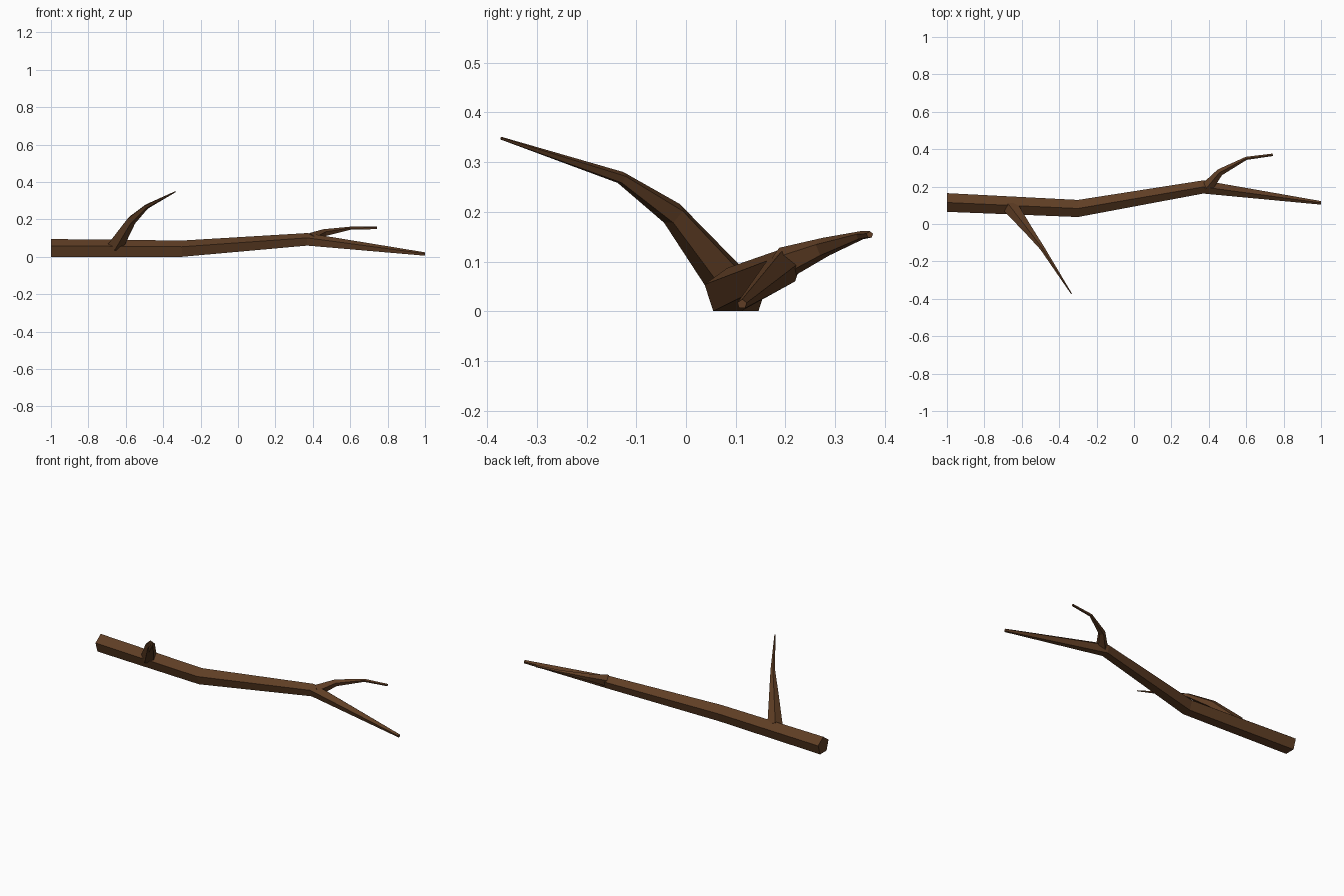
import bpy, bmesh, math
from mathutils import Vector

if "Cube" in bpy.data.objects:
    bpy.data.objects.remove(bpy.data.objects["Cube"])

bark = bpy.data.materials.new("brown bark")
bark.diffuse_color = (0.115, 0.048, 0.018, 1)
bark.use_nodes = True
bark.node_tree.nodes["Principled BSDF"].inputs["Base Color"].default_value = bark.diffuse_color

def limb(name, path, axis=None, sides=5):
    """Tapered five-sided tube through (x, y, z, radius) stations, one ridge up."""
    bm = bmesh.new()
    pts = [Vector(p[:3]) for p in path]
    rings = []
    for i, p in enumerate(pts):
        if axis:
            t = Vector(axis)
        else:
            a = (p - pts[i - 1]).normalized() if i else Vector()
            b = (pts[i + 1] - p).normalized() if i < len(pts) - 1 else Vector()
            t = (a + b).normalized()
        side = Vector((0, 0, 1)).cross(t).normalized()
        up = t.cross(side)
        ring = []
        for k in range(sides):
            ang = 2 * math.pi * k / sides
            ring.append(bm.verts.new(p + path[i][3] * (up * math.cos(ang) + side * math.sin(ang))))
        rings.append(ring)
    for r0, r1 in zip(rings, rings[1:]):
        for k in range(sides):
            n = (k + 1) % sides
            bm.faces.new((r0[k], r0[n], r1[n], r1[k]))
    bm.faces.new(rings[0])
    bm.faces.new(rings[-1])
    bmesh.ops.recalc_face_normals(bm, faces=bm.faces)
    me = bpy.data.meshes.new(name)
    bm.to_mesh(me)
    bm.free()
    me.materials.append(bark)
    ob = bpy.data.objects.new(name, me)
    bpy.context.collection.objects.link(ob)

# main bough lying on the ground, sections square to x
limb("main_branch", [(-1, 0.115, 0.0425, 0.0525), (-0.3, 0.083, 0.039, 0.048),
                     (0.37, 0.198, 0.09, 0.037), (1, 0.113, 0.014, 0.01)], axis=(1, 0, 0))

# long twig rising to the front
limb("front_twig", [(-0.655, 0.085, 0.06, 0.044), (-0.57, -0.025, 0.195, 0.026),
                    (-0.49, -0.13, 0.268, 0.013), (-0.335, -0.372, 0.348, 0.003)])

# short twig forking to the back
limb("back_twig", [(0.39, 0.195, 0.095, 0.034), (0.46, 0.277, 0.128, 0.02),
                   (0.6, 0.351, 0.152, 0.009), (0.742, 0.37, 0.154, 0.007)])
